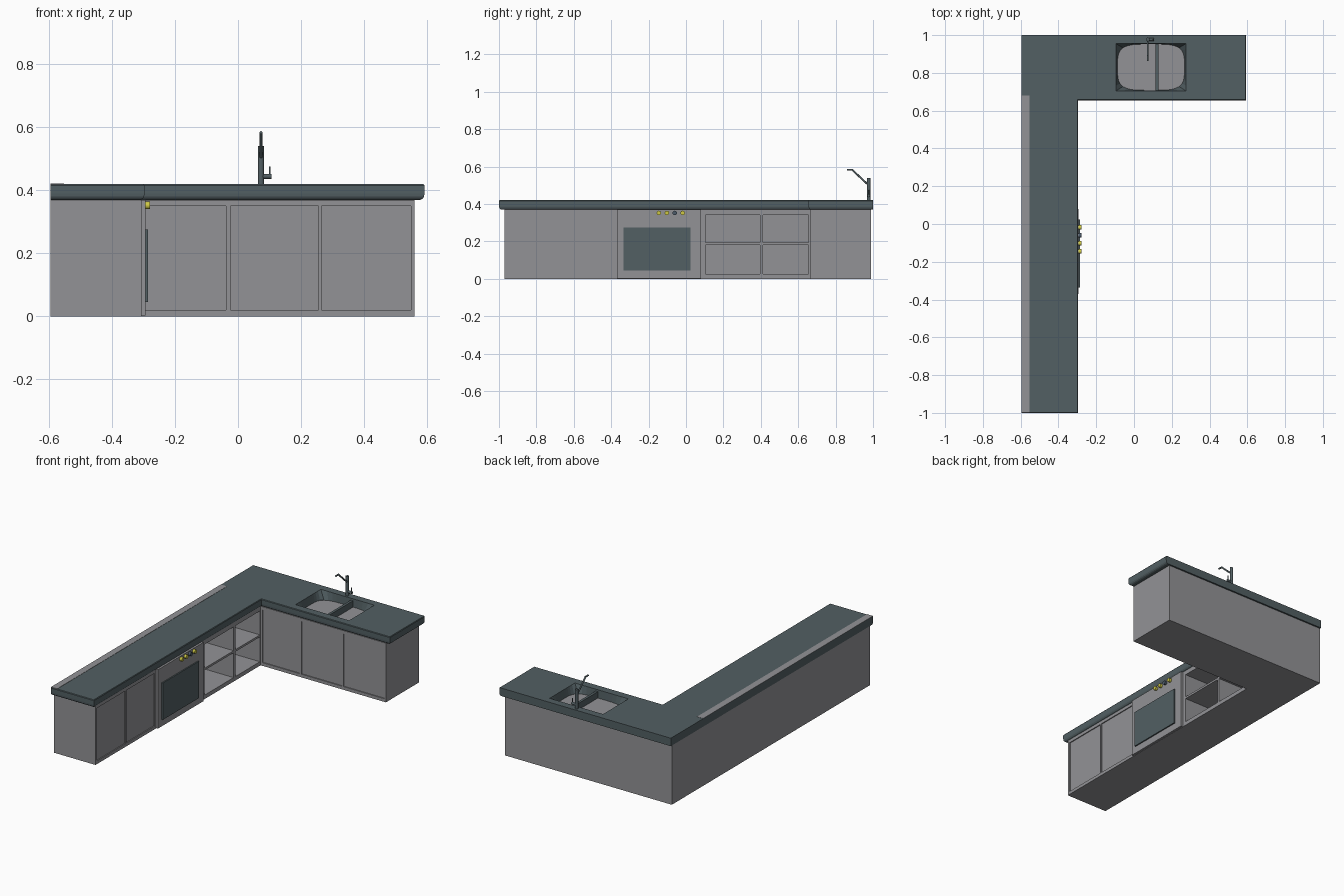
import bpy, bmesh, math
from mathutils import Vector

if "Cube" in bpy.data.objects:
    bpy.data.objects.remove(bpy.data.objects["Cube"])


def mat(name, col):
    m = bpy.data.materials.new(name)
    m.diffuse_color = (*col, 1)
    m.use_nodes = True
    m.node_tree.nodes["Principled BSDF"].inputs["Base Color"].default_value = m.diffuse_color
    return m


GREY = mat("cabinet grey", (0.29, 0.29, 0.305))
STONE = mat("counter slate", (0.085, 0.115, 0.125))
YELLOW = mat("knob yellow", (0.62, 0.58, 0.06))
BLUE = mat("knob slate blue", (0.07, 0.10, 0.14))


def finish(bm, name, m):
    bmesh.ops.recalc_face_normals(bm, faces=bm.faces)
    me = bpy.data.meshes.new(name)
    bm.to_mesh(me)
    bm.free()
    ob = bpy.data.objects.new(name, me)
    bpy.context.collection.objects.link(ob)
    me.materials.append(m)
    return ob


def boxes(name, m, spans):
    bm = bmesh.new()
    for x0, x1, y0, y1, z0, z1 in spans:
        for v in bmesh.ops.create_cube(bm, size=1)["verts"]:
            v.co = ((x0 + x1) / 2 + v.co.x * (x1 - x0),
                    (y0 + y1) / 2 + v.co.y * (y1 - y0),
                    (z0 + z1) / 2 + v.co.z * (z1 - z0))
    return finish(bm, name, m)


def loft(name, m, rings):
    bm = bmesh.new()
    vs = [[bm.verts.new(p) for p in r] for r in rings]
    n = len(vs[0])
    for a, b in zip(vs, vs[1:]):
        for i in range(n):
            bm.faces.new((a[i], a[(i + 1) % n], b[(i + 1) % n], b[i]))
    bm.faces.new(vs[0])
    bm.faces.new(vs[-1])
    return finish(bm, name, m)


def rod(name, m, a, b, r, n=16):
    a, b = Vector(a), Vector(b)
    q = (b - a).to_track_quat('Z', 'Y')
    circ = [q @ Vector((r * math.cos(math.tau * i / n), r * math.sin(math.tau * i / n), 0)) for i in range(n)]
    ob = loft(name, m, [[a + c for c in circ], [b + c for c in circ]])
    bpy.ops.object.select_all(action='DESELECT')
    bpy.context.view_layer.objects.active = ob
    ob.select_set(True)
    bpy.ops.object.shade_smooth_by_angle(angle=math.radians(40))
    return ob


def cut(ob, cutter):
    md = ob.modifiers.new("cut", 'BOOLEAN')
    md.operation, md.solver, md.object = 'DIFFERENCE', 'EXACT', cutter
    bpy.context.view_layer.objects.active = ob
    bpy.ops.object.modifier_apply(modifier="cut")
    bpy.data.objects.remove(cutter)


def ell(z, fx, fy, x1, y0, y1=1.0):
    """L-shaped outline: fx / fy are the inner front edges."""
    return [(-0.595, y0, z), (fx, y0, z), (fx, fy, z), (x1, fy, z), (x1, y1, z), (-0.595, y1, z)]


# Cabinet body with recessed doors and open shelves
FX, FY = -0.307, 0.662
body = loft("cabinet_body", GREY, [ell(z, FX, FY, 0.56, -0.97, 0.99) for z in (0, 0.37)])
cuts = []
for y0, y1 in ((-0.955, -0.675), (-0.665, -0.385)):
    cuts.append((FX - 0.006, FX + 0.05, y0, y1, 0.02, 0.35))
for x0, x1 in ((-0.295, -0.038), (-0.024, 0.255), (0.265, 0.55)):
    cuts.append((x0, x1, FY - 0.05, FY + 0.006, 0.02, 0.35))
for y0, y1 in ((0.105, 0.395), (0.412, 0.655)):
    for z0, z1 in ((0.025, 0.18), (0.193, 0.342)):
        cuts.append((-0.575, FX + 0.05, y0, y1, z0, z1))
cut(body, boxes("body_cutter", GREY, cuts))

# Countertop with rounded lower front edge
prof = ((0.37, 0.012), (0.374, 0.005), (0.381, 0.001), (0.39, 0), (0.416, 0), (0.42, 0.003))
top = loft("countertop", STONE,
           [ell(z, -0.297 - d, 0.655 + d, 0.592 - d, -1 + d) for z, d in prof])

# Sink opening: rectangle at the top narrowing to a rounded floor
CX, CY, HX, HY, N = 0.09, 0.83, 0.185, 0.125, 48
rect, oval = [], []
for i in range(N):
    c, s = math.cos(math.tau * i / N), math.sin(math.tau * i / N)
    k = max(abs(c), abs(s))
    rect.append((CX + HX * c / k, CY + HY * s / k))
    k = (abs(c) ** 4 + abs(s) ** 4) ** 0.25
    oval.append((CX + 0.177 * c / k, CY + 0.122 * s / k))
cut(top, loft("sink_cutter", STONE, [[(*p, 0.36) for p in oval], [(*p, 0.372) for p in oval],
                                     [(*p, 0.42) for p in rect], [(*p, 0.44) for p in rect]]))
boxes("sink_divider", STONE, [(0.114, 0.13, CY - 0.122, CY + 0.122, 0.37, 0.41)])

# Pale strip along the back of the long counter
boxes("rear_strip", GREY, [(-0.595, -0.553, -0.998, 0.68, 0.419, 0.4215)])

# Oven front, window and knobs
boxes("oven_front", GREY, [(-0.32, -0.294, -0.37, 0.08, 0.002, 0.37)])
boxes("oven_window", STONE, [(-0.295, -0.286, -0.335, 0.025, 0.045, 0.275)])
for i, (y, m) in enumerate(((-0.145, YELLOW), (-0.102, YELLOW), (-0.06, BLUE), (-0.018, YELLOW))):
    rod(f"oven_knob_{i + 1}", m, (-0.296, y, 0.352), (-0.279, y, 0.352), 0.012)

# Faucet
X, Y = 0.073, 0.977
rod("faucet_column", STONE, (X, Y, 0.415), (X, Y, 0.54), 0.01)
rod("faucet_spout", STONE, (X, Y, 0.50), (X, 0.888, 0.583), 0.005)
rod("faucet_tip", STONE, (X, 0.891, 0.583), (X, 0.862, 0.583), 0.005)
rod("faucet_valve", STONE, (X, Y, 0.444), (X + 0.033, Y, 0.444), 0.008)
rod("faucet_lever", STONE, (X + 0.028, Y, 0.444), (X + 0.028, Y, 0.475), 0.003)
